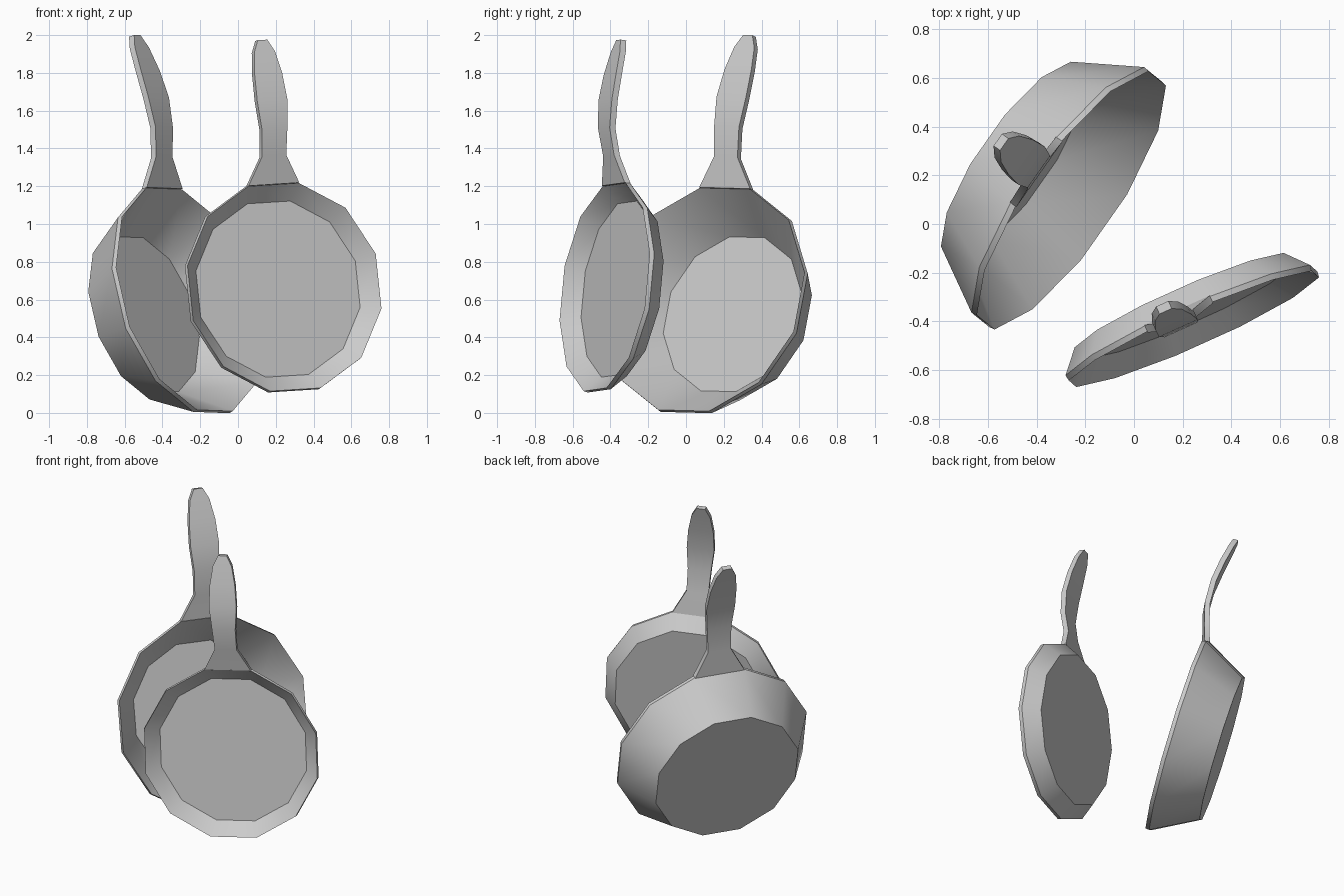
import bpy, bmesh
from math import pi, sin, cos, radians
from mathutils import Vector, Matrix

if "Cube" in bpy.data.objects:
    bpy.data.objects.remove(bpy.data.objects["Cube"])

SIDES = 12


def finish(bm, name, matrix):
    bmesh.ops.recalc_face_normals(bm, faces=bm.faces)
    mesh = bpy.data.meshes.new(name)
    bm.to_mesh(mesh)
    bm.free()
    obj = bpy.data.objects.new(name, mesh)
    bpy.context.collection.objects.link(obj)
    obj.matrix_world = matrix
    bpy.ops.object.select_all(action='DESELECT')
    obj.select_set(True)
    bpy.context.view_layer.objects.active = obj
    bpy.ops.object.shade_smooth_by_angle(angle=radians(35))


def loft(rings):
    # Bridge successive vertex rings and cap both ends
    bm = bmesh.new()
    loops = [[bm.verts.new(p) for p in ring] for ring in rings]
    for a, b in zip(loops, loops[1:]):
        for i in range(len(a)):
            j = (i + 1) % len(a)
            bm.faces.new((a[i], a[j], b[j], b[i]))
    bm.faces.new(loops[0])
    bm.faces.new(loops[-1])
    return bm


def frame(centre, across, up):
    # Local x = across the rim, y = towards the handle, z = out of the opening
    u = Vector(across).normalized()
    v = Vector(up)
    v = (v - u * v.dot(u)).normalized()
    return Matrix.Translation(centre) @ Matrix((u, v, u.cross(v))).transposed().to_4x4()


def pan_body(name, matrix, profile):
    rings = []
    for r, z in profile:
        rings.append([(r * cos(pi / SIDES + i * 2 * pi / SIDES),
                       r * sin(pi / SIDES + i * 2 * pi / SIDES), z)
                      for i in range(SIDES)])
    finish(loft(rings), name, matrix)


# Handle stations: distance from rim, height above rim plane, width
STATIONS = [(0, -0.012, None), (0.147, 0.03, 0.14), (0.288, 0.072, 0.148),
            (0.438, 0.08, 0.175), (0.58, 0.066, 0.16), (0.70, 0.047, 0.12),
            (0.765, 0.036, 0.055)]


def pan_handle(name, matrix, radius, scale, thick=0.034):
    rings = []
    for d, h, w in STATIONS:
        half = w * scale / 2 if w else radius * sin(pi / SIDES)
        y = radius * cos(pi / SIDES) + d * scale
        t = thick / 2
        rings.append([(-half, y, h - t), (half, y, h - t),
                      (half, y, h + t), (-half, y, h + t)])
    finish(loft(rings), name, matrix)


# Deep pan: inner floor, inner rim, outer rim, outer base
deep = frame((-0.257, 0.097, 0.60), (0.575, 0.818, -0.021), (-0.22, 0.179, 0.959))
pan_body("deep_pan_body", deep,
         [(0.44, -0.275), (0.634, 0), (0.638, -0.025), (0.48, -0.307)])
pan_handle("deep_pan_handle", deep, 0.636, 1.085)

# Shallow pan
shallow = frame((0.246, -0.431, 0.666), (0.910, 0.411, 0.058), (-0.102, 0.093, 0.99))
pan_body("shallow_pan_body", shallow,
         [(0.480, -0.085), (0.567, 0), (0.571, -0.025), (0.488, -0.118)])
pan_handle("shallow_pan_handle", shallow, 0.569, 1.0)
